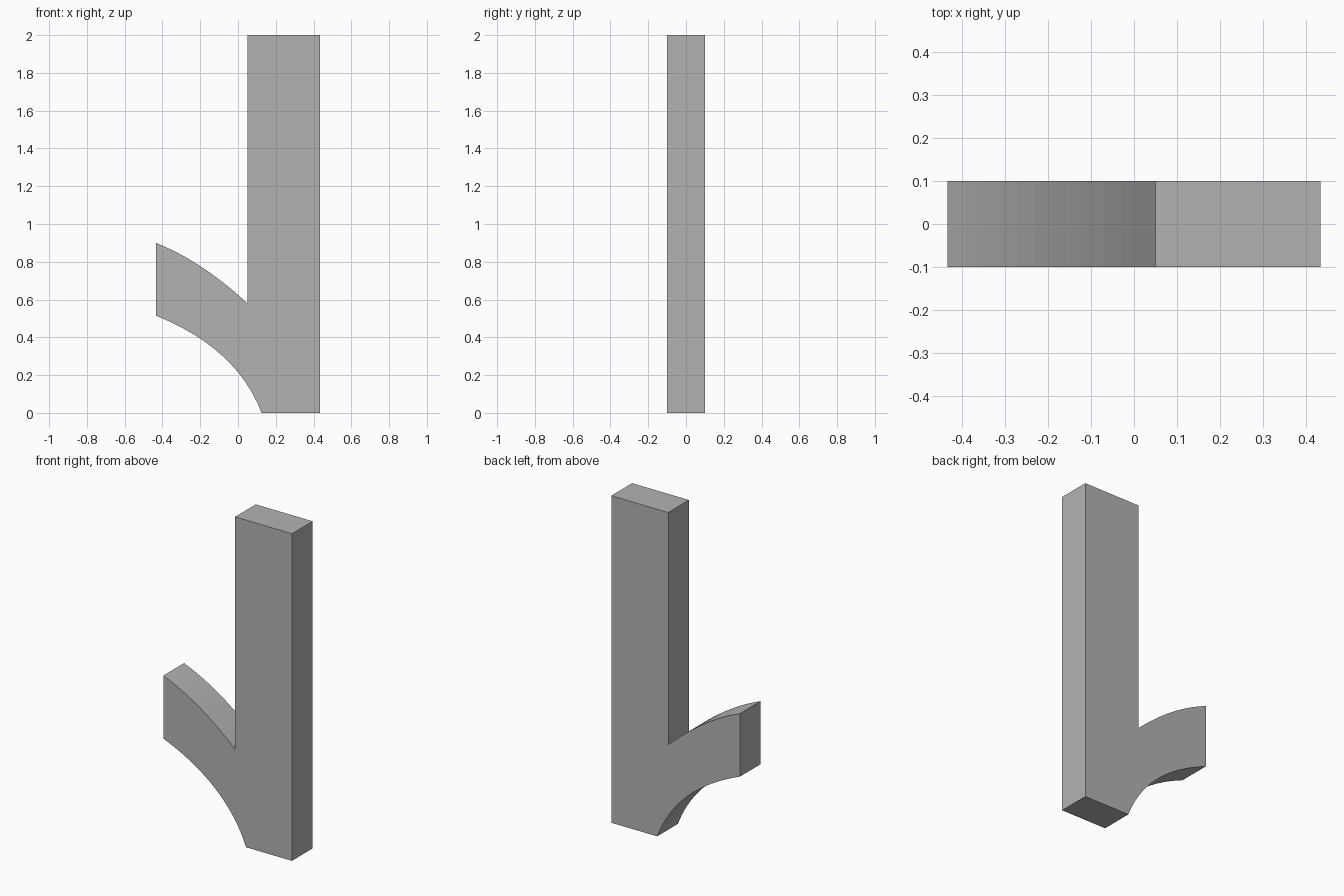
import bpy
import bmesh
from mathutils import Vector

cube = bpy.data.objects.get("Cube")
if cube:
    bpy.data.objects.remove(cube, do_unlink=True)

HALF_DEPTH = 0.1
STEPS = 12

# Single grey finish
grey = bpy.data.materials.new("plain_grey")
grey.use_nodes = True
colour = (0.45, 0.45, 0.45, 1)
grey.diffuse_color = colour
grey.node_tree.nodes["Principled BSDF"].inputs["Base Color"].default_value = colour


def bend(start, control, end):
    """Points along a quadratic curve in the x-z plane."""
    a, b, c = Vector(start), Vector(control), Vector(end)
    ts = [i / STEPS for i in range(STEPS + 1)]
    return [a * (1 - t) ** 2 + b * 2 * t * (1 - t) + c * t * t for t in ts]


# Outline: upright post with a curved branch on its right side
upper = bend((-0.435, 0.9), (-0.19, 0.803), (0.05, 0.58))
lower = bend((0.125, 0), (-0.007, 0.344), (-0.435, 0.515))
post = [Vector((0.05, 2)), Vector((0.435, 2)), Vector((0.435, 0))]
outline = upper + post + lower

# Extrude the outline through the depth
bm = bmesh.new()
face = bm.faces.new([bm.verts.new((p.x, -HALF_DEPTH, p.y)) for p in outline])
extruded = bmesh.ops.extrude_face_region(bm, geom=[face])
moved = [g for g in extruded["geom"] if isinstance(g, bmesh.types.BMVert)]
bmesh.ops.translate(bm, verts=moved, vec=(0, 2 * HALF_DEPTH, 0))
bmesh.ops.recalc_face_normals(bm, faces=bm.faces)

mesh = bpy.data.meshes.new("branched_post")
bm.to_mesh(mesh)
bm.free()
mesh.materials.append(grey)
branched_post = bpy.data.objects.new("branched_post", mesh)
bpy.context.collection.objects.link(branched_post)
